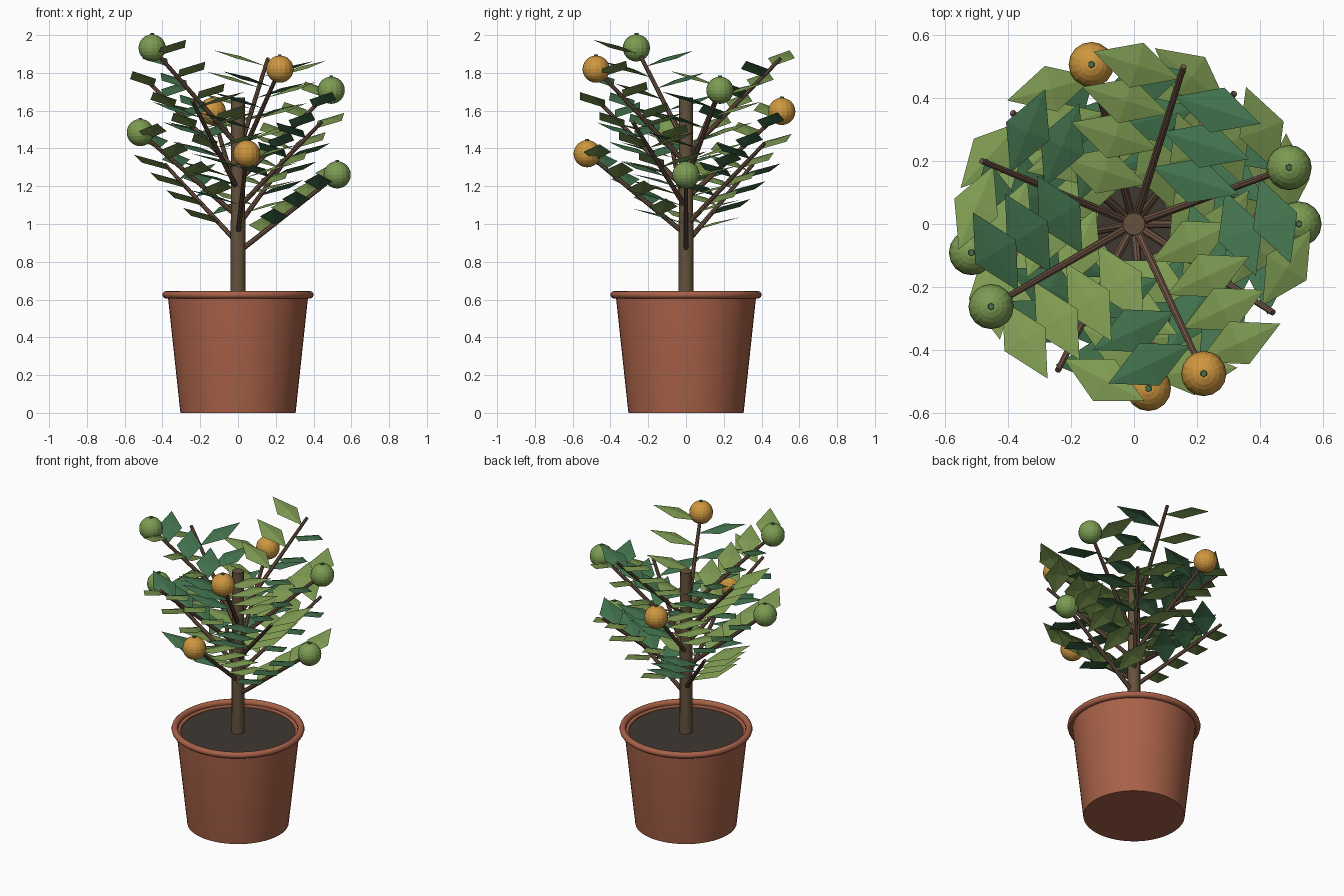
import bpy, bmesh, math
from mathutils import Vector

cube = bpy.data.objects.get("Cube")
if cube:
    bpy.data.objects.remove(cube, do_unlink=True)


def material(name, rgb):
    m = bpy.data.materials.new(name)
    m.use_nodes = True
    m.diffuse_color = (*rgb, 1)
    m.node_tree.nodes["Principled BSDF"].inputs["Base Color"].default_value = (*rgb, 1)
    return m


TERRACOTTA = material("terracotta", (0.39, 0.12, 0.065))
SOIL = material("dark soil", (0.05, 0.04, 0.032))
BARK = material("bark", (0.13, 0.085, 0.045))
TWIG = material("twig brown", (0.15, 0.085, 0.055))
LIGHT_LEAF = material("light leaf green", (0.21, 0.33, 0.085))
DARK_LEAF = material("dark leaf green", (0.055, 0.17, 0.075))
ORANGE = material("ripe orange", (0.62, 0.31, 0.05))
GREEN = material("unripe green", (0.2, 0.33, 0.085))


def finish(bm, name, mat, smooth=False):
    mesh = bpy.data.meshes.new(name)
    bm.to_mesh(mesh)
    bm.free()
    mesh.materials.append(mat)
    ob = bpy.data.objects.new(name, mesh)
    bpy.context.collection.objects.link(ob)
    if smooth:
        bpy.ops.object.select_all(action='DESELECT')
        ob.select_set(True)
        bpy.context.view_layer.objects.active = ob
        bpy.ops.object.shade_smooth_by_angle(angle=math.radians(40))
    return ob


def lathe(name, profile, mat, steps=48):
    bm = bmesh.new()
    verts = [bm.verts.new((r, 0, z)) for r, z in profile]
    edges = [bm.edges.new(pair) for pair in zip(verts, verts[1:])]
    bmesh.ops.spin(bm, geom=verts + edges, axis=(0, 0, 1), cent=(0, 0, 0),
                   angle=math.tau, steps=steps)
    bmesh.ops.remove_doubles(bm, verts=bm.verts, dist=1e-4)
    bmesh.ops.recalc_face_normals(bm, faces=bm.faces)
    return finish(bm, name, mat, True)


def rod(name, start, end, r1, r2, sides, mat):
    bm = bmesh.new()
    axis = end - start
    bmesh.ops.create_cone(bm, cap_ends=True, segments=sides, radius1=r1, radius2=r2,
                          depth=axis.length)
    turn = Vector((0, 0, 1)).rotation_difference(axis).to_matrix()
    for v in bm.verts:
        v.co = turn @ v.co + (start + end) / 2
    return finish(bm, name, mat, True)


def add_leaf(bm, base, direction, across, length=0.3, width=0.15, crown=0.012):
    # Diamond blade with a slightly raised middle
    mid = base + direction * length / 2
    normal = direction.cross(across).normalized()
    if normal.z < 0:
        normal.negate()
    points = (base, mid + across * width / 2, base + direction * length, mid - across * width / 2)
    rim = [bm.verts.new(p) for p in points]
    centre = bm.verts.new(mid + normal * crown)
    for a, b in zip(rim, rim[1:] + rim[:1]):
        face = bm.faces.new((a, b, centre))
        face.normal_update()
        if face.normal.z < 0:
            face.normal_flip()


# Pot with a rounded rim, and its soil
rim = [(0.38 + 0.02 * math.cos(a), 0.625 + 0.02 * math.sin(a))
       for a in (math.radians(d) for d in range(-120, 211, 30))]
lathe("pot", [(0, 0), (0.305, 0), (0.37, 0.605)] + rim + [(0.345, 0.61), (0.335, 0.58)],
      TERRACOTTA)
lathe("soil", [(0, 0.605), (0.345, 0.605)], SOIL)

# Trunk
rod("trunk", Vector((0, 0, 0.58)), Vector((0, 0, 1.67)), 0.04, 0.036, 12, BARK)

# Branches spiral up the trunk by the golden angle
UP = Vector((0, 0, 1))
blades = {LIGHT_LEAF: bmesh.new(), DARK_LEAF: bmesh.new()}
for i in range(13):
    angle = math.radians(137.5 * i)
    out = Vector((math.cos(angle), math.sin(angle), 0))
    base = UP * (0.85 + 0.047 * i)
    tip = out * 0.525 + UP * (1.26 + 0.056 * i)
    rod(f"branch_{i + 1}", base, tip, 0.014, 0.01, 8, TWIG)

    # Leaves alternate left and right along the branch
    side = UP.cross(out)
    for k in range(7):
        sign = 1 if k % 2 == 0 else -1
        direction = (side * sign + UP * 0.29).normalized()
        add_leaf(blades[LIGHT_LEAF if sign > 0 else DARK_LEAF],
                 base.lerp(tip, 0.25 + 0.112 * k), direction, out)

    # Fruit on every second branch tip, alternating ripe and unripe
    if i % 2 == 0:
        bm = bmesh.new()
        bmesh.ops.create_uvsphere(bm, u_segments=16, v_segments=12, radius=0.072)
        bmesh.ops.translate(bm, vec=tip, verts=bm.verts)
        finish(bm, f"fruit_{i // 2 + 1}", GREEN if i % 4 == 0 else ORANGE)
        rod(f"fruit_stem_{i // 2 + 1}", tip + UP * 0.065, tip + UP * 0.078,
            0.012, 0.01, 6, DARK_LEAF)

finish(blades[LIGHT_LEAF], "light_leaves", LIGHT_LEAF)
finish(blades[DARK_LEAF], "dark_leaves", DARK_LEAF)
